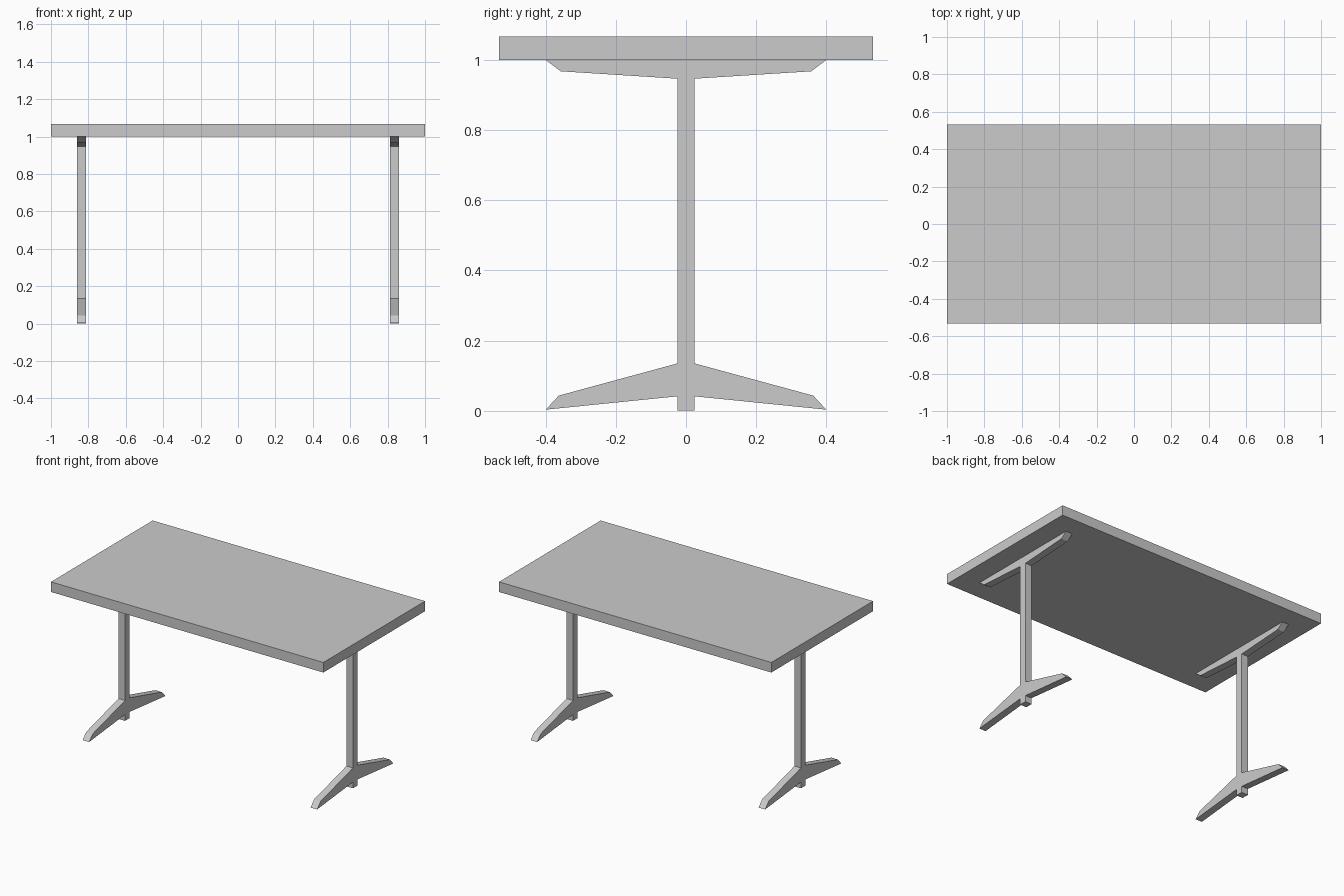
import bpy, bmesh

if "Cube" in bpy.data.objects:
    bpy.data.objects.remove(bpy.data.objects["Cube"])


def extruded(name, outline, x0, x1):
    """Extrude a closed (y, z) outline along x."""
    bm = bmesh.new()
    face = bm.faces.new([bm.verts.new((x0, y, z)) for y, z in outline])
    new = bmesh.ops.extrude_face_region(bm, geom=[face])["geom"]
    verts = [g for g in new if isinstance(g, bmesh.types.BMVert)]
    bmesh.ops.translate(bm, verts=verts, vec=(x1 - x0, 0, 0))
    bmesh.ops.recalc_face_normals(bm, faces=bm.faces)
    mesh = bpy.data.meshes.new(name)
    bm.to_mesh(mesh)
    bm.free()
    obj = bpy.data.objects.new(name, mesh)
    bpy.context.collection.objects.link(obj)
    return obj


# Table top slab
D, H, T = 0.533, 1.0, 1.067
extruded("table_top", [(-D, H), (D, H), (D, T), (-D, T)], -1, 1)

# Leg frame: half outline of post, splayed foot and top bracket, mirrored in y
P = 0.024
half = [(P, 0), (P, 0.041), (0.4, 0.003), (0.363, 0.043), (P, 0.135),
        (P, 0.947), (0.357, 0.968), (0.4, H)]
outline = half + [(-y, z) for y, z in reversed(half)]
for side, name in ((-1, "left_leg"), (1, "right_leg")):
    extruded(name, outline, side * 0.813, side * 0.861)
